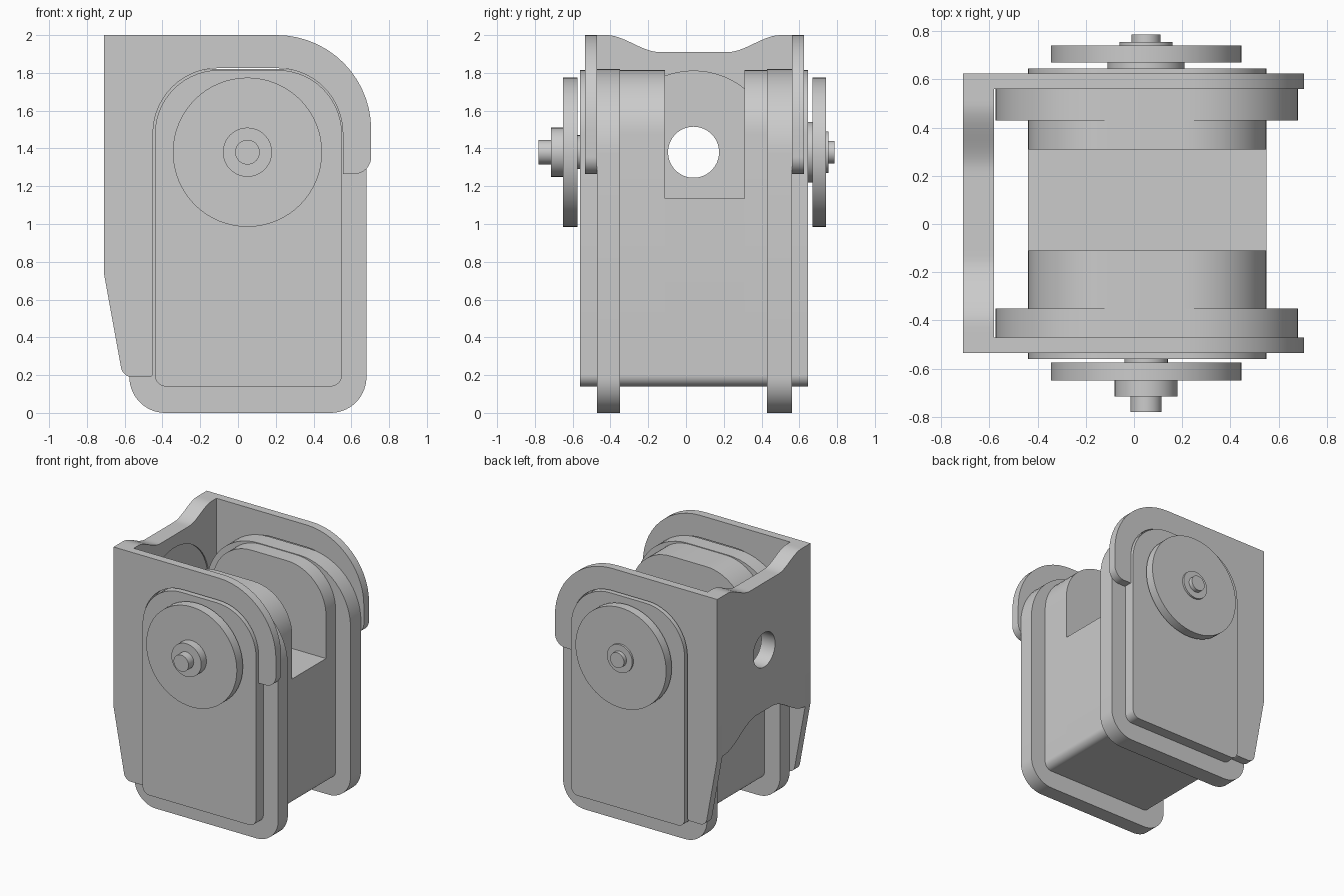
import bpy, bmesh, math
from mathutils import Vector, Matrix

if "Cube" in bpy.data.objects:
    bpy.data.objects.remove(bpy.data.objects["Cube"], do_unlink=True)

COLOUR = (0.6, 0.6, 0.6, 1)
grey = bpy.data.materials.new("light grey")
grey.use_nodes = True
grey.diffuse_color = COLOUR
grey.node_tree.nodes["Principled BSDF"].inputs["Base Color"].default_value = COLOUR


def rounded(corners, steps=14):
    """Outline from (a, b, radius) corners, each corner replaced by an arc."""
    out = []
    for i, (a, b, r) in enumerate(corners):
        p = Vector((a, b, 0))
        if not r:
            out.append((a, b))
            continue
        u = (Vector((*corners[i - 1][:2], 0)) - p).normalized()
        v = (Vector((*corners[(i + 1) % len(corners)][:2], 0)) - p).normalized()
        half = u.angle(v) / 2
        d = r / math.tan(half)
        c = p + (u + v).normalized() * (r / math.sin(half))
        s = (p + u * d - c).normalized()
        e = (p + v * d - c).normalized()
        for k in range(steps + 1):
            q = c + s.slerp(e, k / steps) * r
            out.append((q.x, q.y))
    return out


def finish(name, bm):
    bmesh.ops.recalc_face_normals(bm, faces=bm.faces)
    mesh = bpy.data.meshes.new(name)
    bm.to_mesh(mesh)
    bm.free()
    mesh.materials.append(grey)
    ob = bpy.data.objects.new(name, mesh)
    bpy.context.collection.objects.link(ob)
    smooth(ob)
    return ob


def smooth(ob):
    bpy.ops.object.select_all(action='DESELECT')
    ob.select_set(True)
    bpy.context.view_layer.objects.active = ob
    bpy.ops.object.shade_smooth_by_angle(angle=math.radians(30))


def extrude(name, outline, lo, hi, axis='y'):
    """Extrude an (x, z) outline along y, or a (y, z) outline along x."""
    bm = bmesh.new()
    place = (lambda a, b: (a, lo, b)) if axis == 'y' else (lambda a, b: (lo, a, b))
    face = bm.faces.new([bm.verts.new(place(a, b)) for a, b in outline])
    ext = bmesh.ops.extrude_face_region(bm, geom=[face])
    move = Vector((0, hi - lo, 0)) if axis == 'y' else Vector((hi - lo, 0, 0))
    bmesh.ops.translate(bm, vec=move, verts=[g for g in ext["geom"] if isinstance(g, bmesh.types.BMVert)])
    return finish(name, bm)


def cylinder(name, centre, radius, lo, hi, axis='y'):
    """Cylinder along y at (x, z), or along x at (y, z)."""
    a, b = centre
    mid = (lo + hi) / 2
    if axis == 'y':
        m = Matrix.Translation((a, mid, b)) @ Matrix.Rotation(math.pi / 2, 4, 'X')
    else:
        m = Matrix.Translation((mid, a, b)) @ Matrix.Rotation(math.pi / 2, 4, 'Y')
    bm = bmesh.new()
    bmesh.ops.create_cone(bm, cap_ends=True, segments=64, radius1=radius, radius2=radius,
                          depth=hi - lo, matrix=m)
    return finish(name, bm)


# Motor body: two arched ends and a low middle that leaves the window open
L, R = -0.44, 0.55
arch = rounded([(L, 0.14, 0.06), (R, 0.14, 0.06), (R, 1.815, 0.34), (L, 1.815, 0.34)])
low = rounded([(L, 0.14, 0.06), (R, 0.14, 0.06), (R, 1.135, 0), (L, 1.135, 0)])
extrude("body_front", arch, -0.56, -0.11)
extrude("body_middle", low, -0.11, 0.31)
extrude("body_back", arch, 0.31, 0.645)

# Wider flanges around the body
flange = rounded([(-0.575, 0, 0.19), (0.68, 0, 0.19), (0.68, 1.82, 0.45), (-0.575, 1.82, 0.45)])
extrude("flange_front", flange, -0.47, -0.35)
extrude("flange_back", flange, 0.43, 0.56)

# Bracket cheeks, cut out around the body
cheek = rounded([(-0.71, 2, 0), (-0.71, 0.74, 0), (-0.61, 0.19, 0.06), (-0.45, 0.19, 0.02),
                 (-0.45, 1.825, 0.345), (0.555, 1.825, 0.345), (0.555, 1.265, 0),
                 (0.705, 1.265, 0.09), (0.705, 2, 0.5)])
extrude("bracket_cheek_front", cheek, -0.535, -0.47)
extrude("bracket_cheek_back", cheek, 0.56, 0.625)

# Bracket web with waved top and bottom edges
MID = 0.04


def wave(y, inner, outer, flat, end):
    t = min(max((abs(y - MID) - flat) / (end - flat), 0), 1)
    return inner + (outer - inner) * t * t * (3 - 2 * t)


ys = [-0.47 + 1.03 * i / 48 for i in range(49)]
web_outline = [(y, wave(y, 0.9, 0.74, 0.1, 0.5)) for y in ys]
web_outline += [(y, wave(y, 1.91, 2.0, 0.18, 0.46)) for y in reversed(ys)]
web = extrude("bracket_web", web_outline, -0.71, -0.58, 'x')

# Shaft hole and shallow round recess in the web
cutters = [cylinder("hole_cutter", (MID, 1.38), 0.135, -0.9, -0.4, 'x'),
           cylinder("recess_cutter", (MID, 1.38), 0.43, -0.59, -0.45, 'x')]
for cutter in cutters:
    cutter.hide_render = True
    mod = web.modifiers.new("cut", 'BOOLEAN')
    mod.operation = 'DIFFERENCE'
    mod.solver = 'EXACT'
    mod.object = cutter
    bpy.context.view_layer.objects.active = web
    bpy.ops.object.modifier_apply(modifier=mod.name)
    bpy.data.objects.remove(cutter, do_unlink=True)
smooth(web)

# Horn discs with hubs and pins on both ends of the shaft
axle = (0.05, 1.38)
for name, radius, lo, hi in [
        ("front_spacer", 0.09, -0.575, -0.56), ("front_disc", 0.395, -0.65, -0.575),
        ("front_hub", 0.13, -0.715, -0.65), ("front_pin", 0.065, -0.78, -0.715),
        ("back_spacer", 0.16, 0.645, 0.67), ("back_disc", 0.395, 0.67, 0.74),
        ("back_hub", 0.11, 0.74, 0.755), ("back_pin", 0.06, 0.755, 0.787)]:
    cylinder(name, axle, radius, lo, hi)
